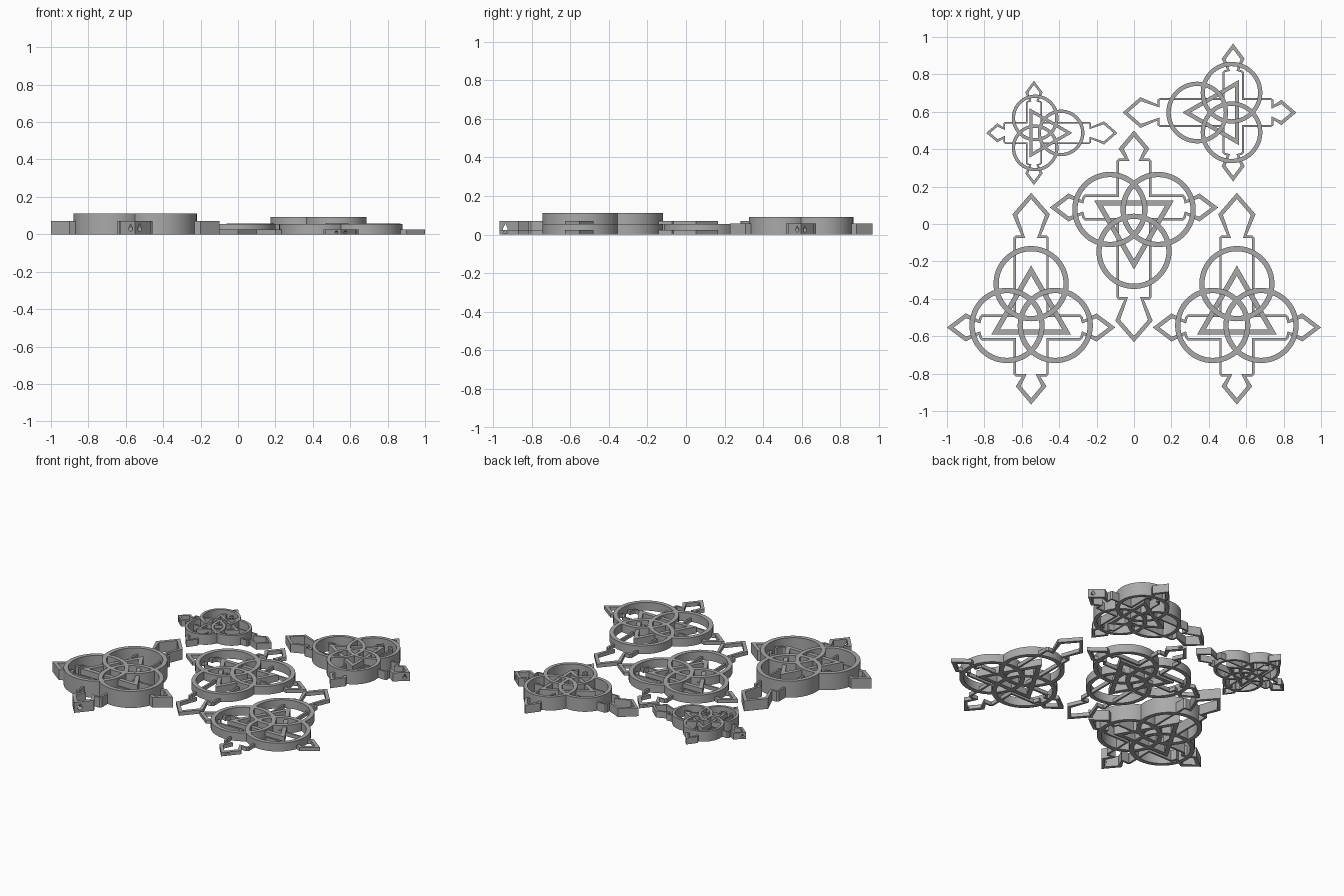
import bpy, bmesh, math
from mathutils import Vector, Matrix

if "Cube" in bpy.data.objects:
    bpy.data.objects.remove(bpy.data.objects["Cube"])

grey = bpy.data.materials.new("pewter_grey")
grey.diffuse_color = (0.4, 0.4, 0.4, 1)
grey.use_nodes = True
grey.node_tree.nodes["Principled BSDF"].inputs["Base Color"].default_value = grey.diffuse_color

THICK, THIN = 0.022, 0.013
# right half of the cross outline from the top tip to the bottom tip: x, y, band width
HALF = [(0, .72, THICK), (.1, .605, THICK), (.052, .492, THIN), (.083, .492, THIN),
        (.094, .48, THIN), (.094, .07, THIN), (.263, .07, THIN), (.275, .058, THIN),
        (.28, .04, THIN), (.35, .075, THICK), (.45, 0, THICK),
        (.35, -.075, THICK), (.28, -.04, THIN), (.275, -.058, THIN), (.263, -.07, THIN),
        (.094, -.07, THIN), (.094, -.25, THIN), (.083, -.262, THIN), (.048, -.262, THIN),
        (.082, -.315, THICK), (0, -.412, THICK)]


def inset(loop):
    """Mitred inner loop of a clockwise outline with a width at each corner."""
    out = []
    for i, (x, y, w) in enumerate(loop):
        p = Vector((x, y))
        a, b = loop[i - 1], loop[(i + 1) % len(loop)]
        d1 = (p - Vector(a[:2])).normalized()
        d2 = (Vector(b[:2]) - p).normalized()
        n1, n2 = Vector((d1.y, -d1.x)), Vector((d2.y, -d2.x))
        out.append(p + (n1 + n2) * (w / (1 + n1.dot(n2))))
    return out


def band(name, outer, inner, height, matrix):
    """Upright wall between two matching loops, standing on the ground."""
    bm = bmesh.new()
    n = len(outer)
    rows = [[bm.verts.new((p[0], p[1], z)) for p in loop]
            for loop, z in ((outer, 0), (outer, height), (inner, height), (inner, 0))]
    for r in range(4):
        a, b = rows[r], rows[(r + 1) % 4]
        for i in range(n):
            j = (i + 1) % n
            bm.faces.new((a[i], a[j], b[j], b[i]))
    return finish(name, bm, matrix)


def finish(name, bm, matrix):
    bm.transform(matrix)
    bmesh.ops.recalc_face_normals(bm, faces=bm.faces)
    mesh = bpy.data.meshes.new(name)
    bm.to_mesh(mesh)
    bm.free()
    mesh.materials.append(grey)
    ob = bpy.data.objects.new(name, mesh)
    bpy.context.collection.objects.link(ob)
    return ob


def circle(cx, cy, r, n, start=math.pi / 2):
    return [(cx + r * math.cos(start + 2 * math.pi * i / n),
             cy + r * math.sin(start + 2 * math.pi * i / n)) for i in range(n)]


def smooth(ob):
    bpy.ops.object.select_all(action='DESELECT')
    ob.select_set(True)
    bpy.context.view_layer.objects.active = ob
    bpy.ops.object.shade_smooth_by_angle(angle=math.radians(30))


def pendant(label, x, y, turn, scale, cross_h, tri_h, ring_h):
    m = (Matrix.Translation((x, y, 0)) @ Matrix.Rotation(math.radians(turn), 4, 'Z')
         @ Matrix.Scale(scale, 4))
    # cross outline with a pointed tip on each arm
    loop = HALF + [(-px, py, w) for px, py, w in HALF[-2:0:-1]]
    cross = band(label + "_cross", loop, inset(loop), cross_h, m)

    # teardrop cord hole through the short arm tip
    bm = bmesh.new()
    k = cross_h / 0.07
    drop = [(.0125 * math.cos(t), .0125 * math.sin(t) - .006)
            for t in (math.radians(30 + 240 * i / 12 - 210 + 0) for i in range(13))]
    drop = [(.0125 * math.cos(t), .0125 * math.sin(t) - .006)
            for t in (math.radians(150 + 20 * i) for i in range(13))] + [(0, .022)]
    ends = [[bm.verts.new((s * .09, -.383 + u, cross_h / 2 + v * k)) for u, v in drop]
            for s in (-1, 1)]
    for e in ends:
        bm.faces.new(e)
    for i in range(len(drop)):
        j = (i + 1) % len(drop)
        bm.faces.new((ends[0][i], ends[0][j], ends[1][j], ends[1][i]))
    cutter = finish(label + "_hole_cutter", bm, m)
    cutter.hide_render = True
    cutter.hide_viewport = True
    cut = cross.modifiers.new("cord_hole", 'BOOLEAN')
    cut.operation, cut.solver, cut.object = 'DIFFERENCE', 'EXACT', cutter

    # three interlocked rings
    mid = 0.085
    for i, (cx, cy) in enumerate(circle(0, mid, .149, 3)):
        smooth(band(f"{label}_ring_{i + 1}", circle(cx, cy, .201, 72),
                    circle(cx, cy, .173, 72), ring_h, m))

    # triangle through the rings
    band(label + "_triangle", circle(0, mid, .246, 3), circle(0, mid, .192, 3), tri_h, m)


FULL = (0.07, 0.1, 0.112)
SLIM = (0.025, 0.045, 0.056)
pendant("left_pendant", -.55, -.553, 0, 1, *FULL)
pendant("right_pendant", .55, -.553, 0, 1, *SLIM)
pendant("middle_pendant", 0, .088, 180, 1, *SLIM)
pendant("back_right_pendant", .53, .596, 90, .82, *FULL)
pendant("back_left_pendant", -.535, .487, -90, .62, *FULL)
